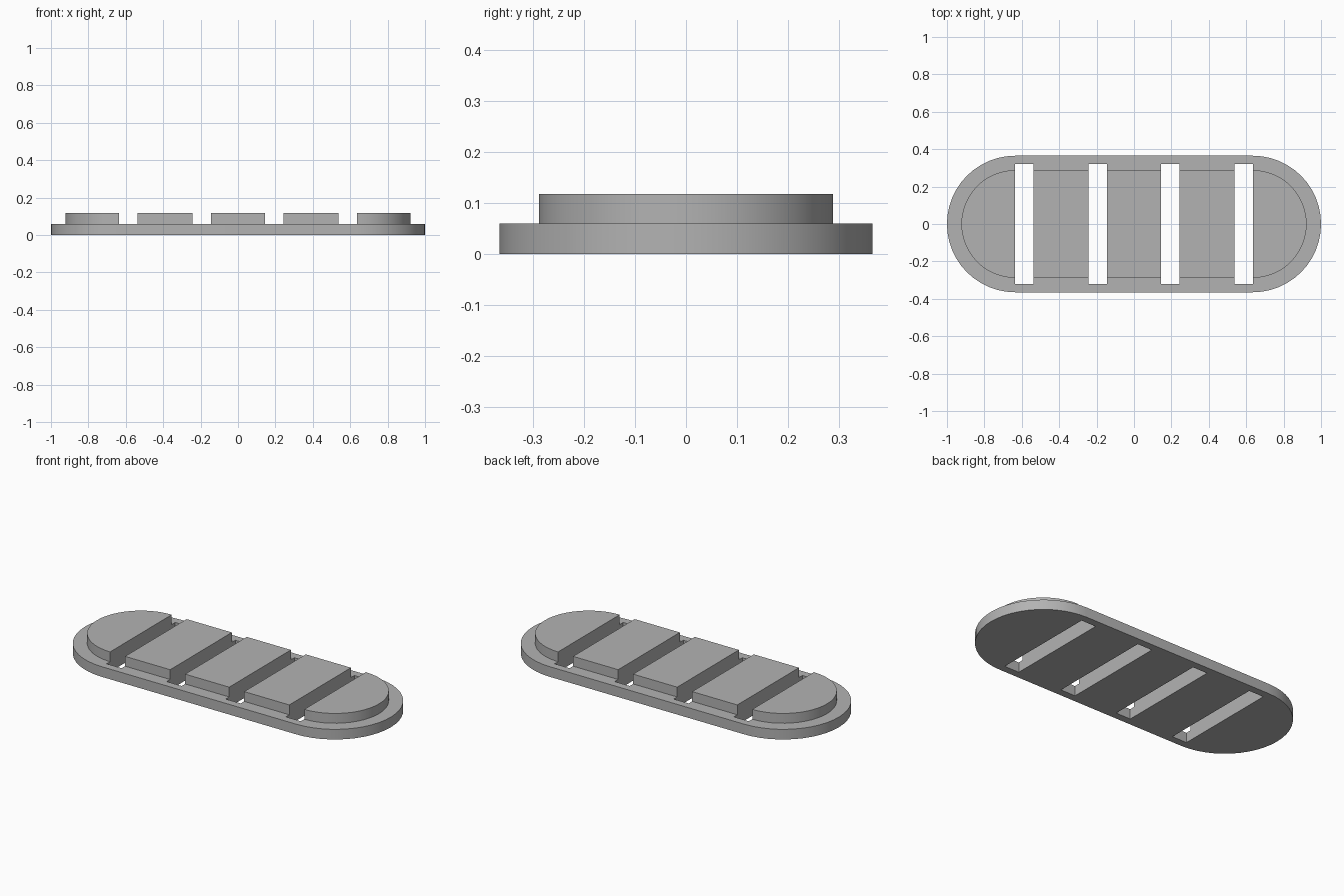
import bpy, bmesh
from math import pi, sin, cos

if "Cube" in bpy.data.objects:
    bpy.data.objects.remove(bpy.data.objects["Cube"])

PLATE_TOP, PAD_TOP = 0.06, 0.118
END_X = 0.635              # centre of the rounded ends
PLATE_R, PAD_R = 0.365, 0.288
SLOTS = (-0.586, -0.193, 0.193, 0.586)
SLOT_W, SLOT_HALF = 0.098, 0.32

grey = bpy.data.materials.new("grey")
grey.use_nodes = True
colour = (0.45, 0.45, 0.45, 1)
grey.diffuse_color = colour
grey.node_tree.nodes["Principled BSDF"].inputs["Base Color"].default_value = colour


def arc(cx, radius, start, steps=24):
    """Half circle, counter-clockwise from the start angle."""
    angles = [start + pi * i / steps for i in range(steps + 1)]
    return [(cx + radius * cos(a), radius * sin(a)) for a in angles]


def rectangle(x0, x1, half):
    return [(x0, -half), (x1, -half), (x1, half), (x0, half)]


def prism(name, outlines, z0, z1):
    """Closed vertical prisms over counter-clockwise outlines."""
    bm = bmesh.new()
    for outline in outlines:
        low = [bm.verts.new((x, y, z0)) for x, y in outline]
        high = [bm.verts.new((x, y, z1)) for x, y in outline]
        bm.faces.new(low[::-1])
        bm.faces.new(high)
        for i in range(len(low)):
            j = (i + 1) % len(low)
            bm.faces.new((low[i], low[j], high[j], high[i]))
    mesh = bpy.data.meshes.new(name)
    bm.to_mesh(mesh)
    bm.free()
    mesh.materials.append(grey)
    obj = bpy.data.objects.new(name, mesh)
    bpy.context.collection.objects.link(obj)
    return obj


def select(obj):
    bpy.ops.object.select_all(action='DESELECT')
    obj.select_set(True)
    bpy.context.view_layer.objects.active = obj


# Base plate with rounded ends and four through slots
plate = prism("base_plate",
              [arc(END_X, PLATE_R, -pi / 2) + arc(-END_X, PLATE_R, pi / 2)],
              0, PLATE_TOP)
cutter = prism("slot_cutter",
               [rectangle(x - SLOT_W / 2, x + SLOT_W / 2, SLOT_HALF) for x in SLOTS],
               -0.1, 0.2)
cutter.hide_render = True
cut = plate.modifiers.new("slots", 'BOOLEAN')
cut.operation, cut.solver, cut.object = 'DIFFERENCE', 'EXACT', cutter
select(plate)
bpy.ops.object.modifier_apply(modifier=cut.name)
bpy.data.objects.remove(cutter)

# Half-round pads at the ends
parts = [plate,
         prism("left_end_pad", [arc(END_X, PAD_R, -pi / 2)], PLATE_TOP, PAD_TOP),
         prism("right_end_pad", [arc(-END_X, PAD_R, pi / 2)], PLATE_TOP, PAD_TOP)]

# Rectangular pads between neighbouring slots
for name, a, b in zip(("right_pad", "middle_pad", "left_pad"), SLOTS, SLOTS[1:]):
    outline = rectangle(a + SLOT_W / 2, b - SLOT_W / 2, PAD_R)
    parts.append(prism(name, [outline], PLATE_TOP, PAD_TOP))

for part in parts:
    select(part)
    bpy.ops.object.shade_smooth_by_angle(angle=pi / 6)
